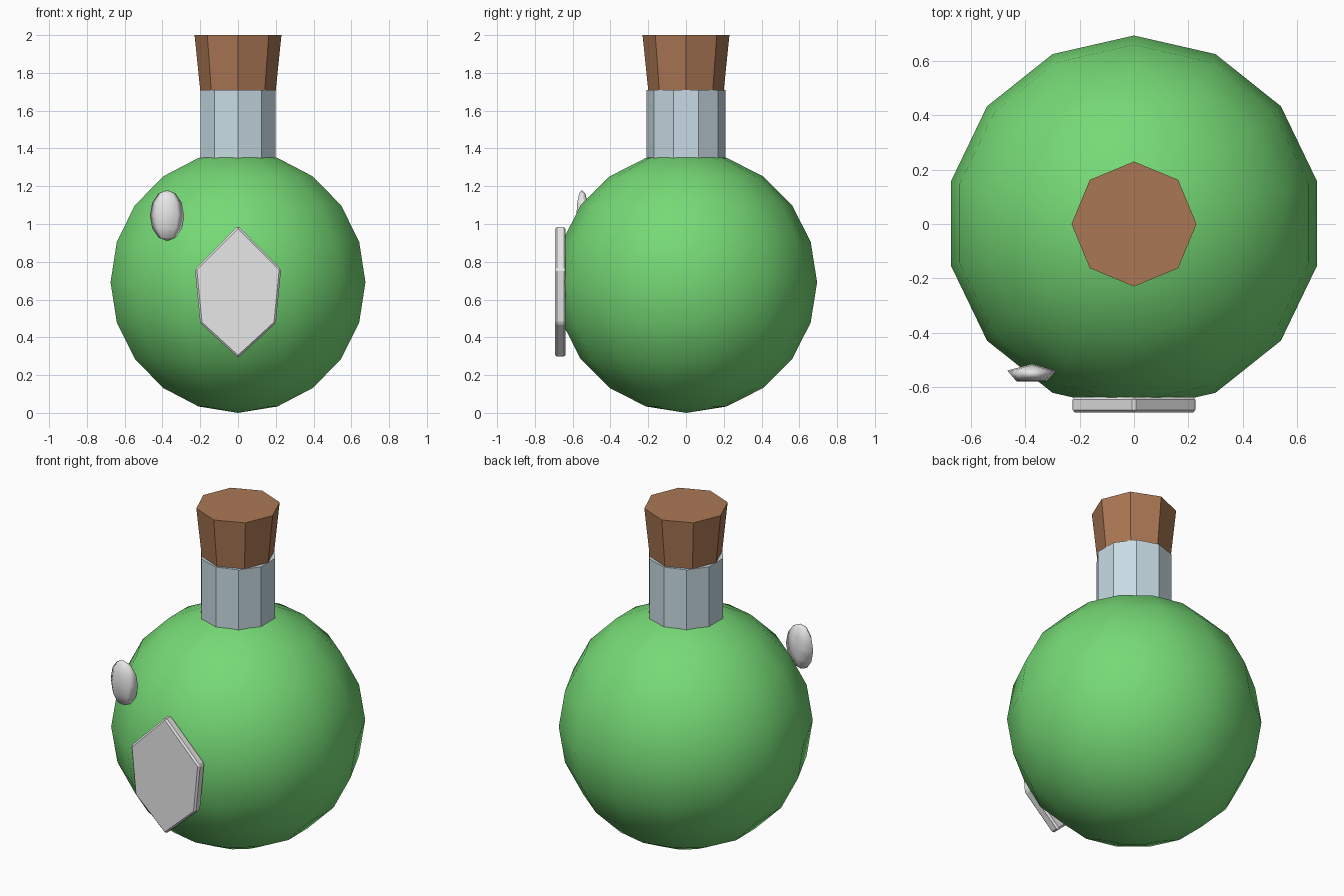
import bpy
import bmesh
from math import sin, cos, pi

cube = bpy.data.objects.get("Cube")
if cube:
    bpy.data.objects.remove(cube, do_unlink=True)


def material(name, rgb):
    m = bpy.data.materials.new(name)
    m.use_nodes = True
    m.diffuse_color = (*rgb, 1)
    m.node_tree.nodes["Principled BSDF"].inputs["Base Color"].default_value = (*rgb, 1)
    return m


def finish(name, bm, mat, smooth=False):
    bmesh.ops.recalc_face_normals(bm, faces=bm.faces)
    for f in bm.faces:
        f.smooth = smooth
    mesh = bpy.data.meshes.new(name)
    bm.to_mesh(mesh)
    bm.free()
    mesh.materials.append(mat)
    obj = bpy.data.objects.new(name, mesh)
    bpy.context.collection.objects.link(obj)
    return obj


def lathe(name, profile, sides, mat, centre=(0, 0, 0), scale=(1, 1, 1), smooth=False):
    """Turn (radius, height) points about z, with the first corner at the back."""
    bm = bmesh.new()
    rings = []
    for r, z in profile:
        count = sides if r > 1e-5 else 1
        ring = []
        for i in range(count):
            a = 2 * pi * i / sides
            p = (r * sin(a), r * cos(a), z)
            ring.append(bm.verts.new([c + s * v for c, s, v in zip(centre, scale, p)]))
        rings.append(ring)
    for low, high in zip(rings, rings[1:]):
        for i in range(sides):
            j = (i + 1) % sides
            corners = [low[i % len(low)], low[j % len(low)],
                       high[j % len(high)], high[i % len(high)]]
            bm.faces.new(list(dict.fromkeys(corners)))
    for ring in (rings[0], rings[-1]):
        if len(ring) > 1:
            bm.faces.new(ring)
    return finish(name, bm, mat, smooth)


def ball_profile(steps):
    return [(sin(pi * i / steps), -cos(pi * i / steps)) for i in range(steps + 1)]


green = material("potion green", (0.18, 0.70, 0.18))
glass = material("pale blue glass", (0.58, 0.71, 0.78))
cork = material("cork brown", (0.41, 0.185, 0.09))
white = material("label white", (0.8, 0.8, 0.8))

# Round flask, neck and stopper
R = 0.692
lathe("flask_body", ball_profile(10), 14, green, (0, 0.002, R), (R, R, R), True)
lathe("flask_neck", [(0.21, 1.25), (0.21, 1.71)], 10, glass)
lathe("cork_stopper", [(0.194, 1.65), (0.23, 2.0)], 8, cork)

# Small highlight bead on the upper front
lathe("highlight_bead", ball_profile(6), 5, white,
      (-0.376, -0.551, 1.045), (0.095, 0.036, 0.135), True)

# Six-sided label plate with softened rims
outline = [(0, 0.99), (0.228, 0.76), (0.2, 0.475), (0, 0.292), (-0.2, 0.475), (-0.228, 0.76)]
bm = bmesh.new()
face = bm.faces.new([bm.verts.new((x, -0.694, z)) for x, z in outline])
side = bmesh.ops.extrude_face_region(bm, geom=[face])["geom"]
for v in side:
    if isinstance(v, bmesh.types.BMVert):
        v.co.y = -0.637
label = finish("front_label", bm, white)
bevel = label.modifiers.new("rim", 'BEVEL')
bevel.width = 0.01
bevel.segments = 1
